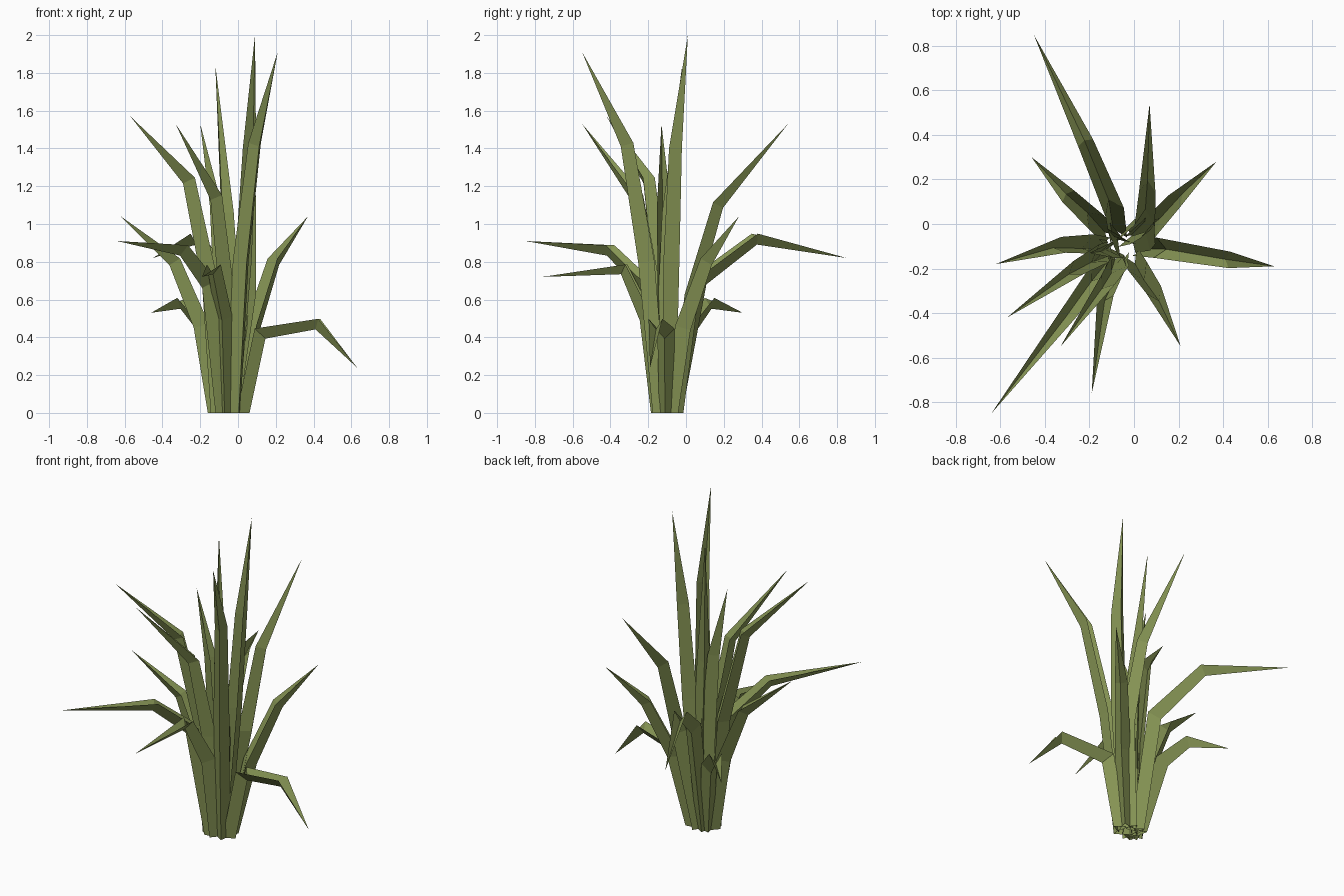
import bpy, bmesh
from mathutils import Vector

if "Cube" in bpy.data.objects:
    bpy.data.objects.remove(bpy.data.objects["Cube"])

green = bpy.data.materials.new("leaf green")
green.diffuse_color = (0.24, 0.30, 0.09, 1)
green.use_nodes = True
green.node_tree.nodes["Principled BSDF"].inputs["Base Color"].default_value = green.diffuse_color

CENTRE = Vector((-0.05, -0.10, 0))

# lower bend, upper bend and tip of each leaf
LEAVES = [
    ((-0.10, 0.08, 0.70), (-0.22, 0.37, 0.92), (-0.45, 0.85, 0.82)),
    ((0.05, 0.03, 0.62), (0.06, 0.17, 1.10), (0.07, 0.54, 1.53)),
    ((0.09, 0.00, 0.45), (0.20, 0.12, 0.80), (0.37, 0.28, 1.04)),
    ((0.12, -0.11, 0.42), (0.42, -0.16, 0.47), (0.63, -0.19, 0.24)),
    ((0.03, -0.22, 0.80), (0.10, -0.32, 1.42), (0.21, -0.55, 1.91)),
    ((-0.08, -0.21, 0.50), (-0.13, -0.33, 0.76), (-0.19, -0.76, 0.72)),
    ((-0.08, -0.19, 0.65), (-0.13, -0.27, 1.14), (-0.33, -0.55, 1.53)),
    ((-0.16, -0.15, 0.68), (-0.27, -0.21, 1.23), (-0.57, -0.42, 1.57)),
    ((-0.17, -0.23, 0.68), (-0.30, -0.41, 0.86), (-0.64, -0.85, 0.91)),
    ((-0.20, -0.10, 0.46), (-0.34, -0.10, 0.80), (-0.62, -0.18, 1.04)),
    ((-0.19, 0.03, 0.45), (-0.30, 0.13, 0.58), (-0.46, 0.30, 0.53)),
    ((0.04, -0.07, 0.80), (0.07, -0.05, 1.40), (0.09, 0.01, 2.00)),
    ((-0.05, -0.09, 0.60), (-0.07, -0.08, 1.06), (-0.12, -0.02, 1.84)),
    ((-0.09, -0.11, 0.60), (-0.12, -0.12, 1.10), (-0.20, -0.13, 1.53)),
]
HALF_WIDTHS = (0.04, 0.046, 0.037, 0)
FOLD = 0.8       # half depth of the fold relative to the half width


def make_leaf(name, bends):
    """Pointed leaf folded into a gutter that opens towards the clump."""
    tip = Vector(bends[-1])
    root = tip - CENTRE
    root.z = 0
    reach = min(1, 2.5 * root.length)
    root.normalize()
    start = CENTRE + Vector((root.x * 0.08, root.y * 0.055, 0)) * reach
    out = tip - Vector(bends[1])
    out.z = 0
    out.normalize()
    side = Vector((-out.y, out.x, 0))
    path = [start] + [Vector(p) for p in bends]

    bm = bmesh.new()
    rows = []
    for i, (p, w) in enumerate(zip(path, HALF_WIDTHS)):
        if i == len(path) - 1:
            rows.append([bm.verts.new(p)] * 3)
            continue
        tangent = (path[i + 1] - p).normalized()
        if i:
            tangent = (tangent + (p - path[i - 1]).normalized()).normalized()
        else:
            tangent = Vector((0, 0, 1))      # level cut at the ground
        inward = tangent.cross(side).normalized()
        if inward.dot(Vector((0, 0, 1)) - out) < 0:
            inward.negate()
        d = inward * w * FOLD
        rows.append([bm.verts.new(p - side * w + d),
                     bm.verts.new(p - d),
                     bm.verts.new(p + side * w + d)])
    for a, b in zip(rows, rows[1:]):
        for k in range(2):
            corners = [a[k], a[k + 1], b[k + 1], b[k]]
            bm.faces.new(list(dict.fromkeys(corners)))
    mesh = bpy.data.meshes.new(name)
    bm.to_mesh(mesh)
    bm.free()
    mesh.materials.append(green)
    bpy.context.collection.objects.link(bpy.data.objects.new(name, mesh))


for n, bends in enumerate(LEAVES, 1):
    make_leaf(f"leaf_{n:02d}", bends)
